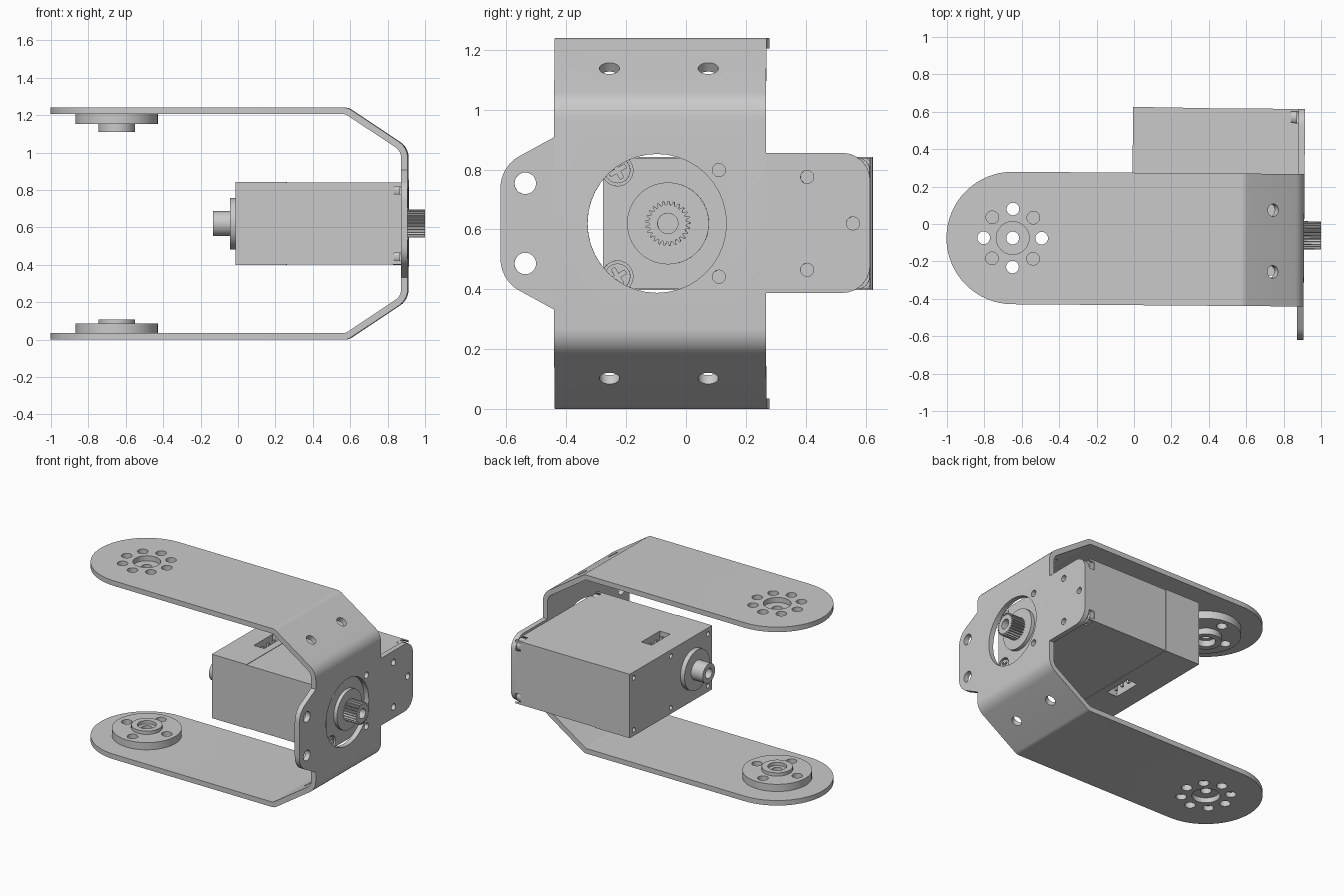
import bpy, bmesh
from math import sin, cos, pi, tan, radians
from mathutils import Vector, Matrix

cube = bpy.data.objects.get("Cube")
if cube:
    bpy.data.objects.remove(cube, do_unlink=True)

GREY = (0.59, 0.59, 0.59, 1)
metal = bpy.data.materials.new("plain grey")
metal.use_nodes = True
metal.diffuse_color = GREY
metal.node_tree.nodes["Principled BSDF"].inputs["Base Color"].default_value = GREY

MID = 0.62          # height of the mirror plane
AXIS_Y = -0.08      # centre line of the bracket arms
HORN_X = -0.648
parts = []


def circle(u, v, r, n=32):
    return [(u + r * cos(2 * pi * i / n), v + r * sin(2 * pi * i / n)) for i in range(n)]


def rect(u0, v0, u1, v1):
    return [(u0, v0), (u1, v0), (u1, v1), (u0, v1)]


def fillet(corners, steps=6):
    """Round each (u, v, radius) corner of a closed outline."""
    out = []
    for i, (u, v, r) in enumerate(corners):
        if r == 0:
            out.append((u, v))
            continue
        p = Vector((u, v))
        a = (Vector(corners[i - 1][:2]) - p).normalized()
        b = (Vector(corners[(i + 1) % len(corners)][:2]) - p).normalized()
        half = a.angle(b) / 2
        c = p + (a + b).normalized() * (r / sin(half))
        s, e = p + a * (r / tan(half)) - c, p + b * (r / tan(half)) - c
        for k in range(steps + 1):
            out.append(tuple(c + s.lerp(e, k / steps).normalized() * r))
    return out


def prism(bm, pts, axis, lo, hi):
    """Extrude a 2D outline along the named axis."""
    def place(p, w):
        u, v = p
        return {"x": (w, u, v), "y": (u, w, v), "z": (u, v, w)}[axis]
    bottom = [bm.verts.new(place(p, lo)) for p in pts]
    top = [bm.verts.new(place(p, hi)) for p in pts]
    faces = [bm.faces.new(bottom), bm.faces.new(top)]
    for i in range(len(pts)):
        j = (i + 1) % len(pts)
        faces.append(bm.faces.new((bottom[i], bottom[j], top[j], top[i])))
    bmesh.ops.recalc_face_normals(bm, faces=faces)


def make(name, *solids):
    bm = bmesh.new()
    for s in solids:
        prism(bm, *s)
    mesh = bpy.data.meshes.new(name)
    bm.to_mesh(mesh)
    bm.free()
    ob = bpy.data.objects.new(name, mesh)
    bpy.context.collection.objects.link(ob)
    return ob


def part(name, *solids):
    ob = make(name, *solids)
    ob.data.materials.append(metal)
    parts.append(ob)
    return ob


def combine(ob, tool, operation):
    mod = ob.modifiers.new("cut", "BOOLEAN")
    mod.operation, mod.solver, mod.object = operation, "EXACT", tool
    mod.use_self = True
    mesh = bpy.data.meshes.new_from_object(ob.evaluated_get(bpy.context.evaluated_depsgraph_get()))
    ob.modifiers.clear()
    ob.data = mesh
    bpy.data.objects.remove(tool, do_unlink=True)


def cut(ob, *solids):
    combine(ob, make("cutter", *solids), "DIFFERENCE")


# Bent bracket strip with rounded arm ends and a shaped mounting face
T = 0.035
outer = [(HORN_X, 1.24, 0), (0.59, 1.24, 0.06), (0.91, 1.027, 0.1)]
inner = [(HORN_X, 1.24 - T, 0), (0.579, 1.24 - T, 0.03), (0.91 - T, 1.008, 0.065)]
flip = lambda path: [(x, 2 * MID - z, r) for x, z, r in path]
strip = fillet(outer + flip(outer)[::-1] + flip(inner) + inner[::-1])
bracket = part("bracket", (strip, "y", AXIS_Y - 0.354, AXIS_Y + 0.354))
ends = [(circle(HORN_X, AXIS_Y, 0.354, 64), "z", z, z + T) for z in (0, 1.24 - T)]
combine(bracket, make("arm_ends", *ends), "UNION")

face = [(-0.43, 0.91, 0), (-0.613, 0.81, 0.12), (-0.613, 0.43, 0.12), (-0.43, 0.33, 0),
        (0.2, 0.33, 0), (0.2, 0.388, 0), (0.622, 0.388, 0.09), (0.622, 0.855, 0.09),
        (0.2, 0.855, 0), (0.2, 0.91, 0)]
combine(bracket, make("mounting_face", (fillet(face), "x", 0.91 - T, 0.91)), "UNION")

# Bracket holes: shaft window, flange holes, screw holes
holes = [(circle(-0.09, MID, 0.232, 40), "x", 0.8, 1)]
holes += [(circle(-0.53, MID + s * 0.134, 0.036), "x", 0.8, 1) for s in (-1, 1)]
for y, dz in ((0.117, 0.178), (0.117, -0.178), (0.412, 0.155), (0.412, -0.155), (0.565, 0)):
    holes.append((circle(y, MID + dz, 0.022, 20), "x", 0.8, 1))
cut(bracket, *holes)

# Ring of horn holes through both arms
ring = [(circle(HORN_X, AXIS_Y, 0.088), "z", -0.1, 1.4)]
for i in range(8):
    a = i * pi / 4
    ring.append((circle(HORN_X + 0.155 * cos(a), AXIS_Y + 0.155 * sin(a), 0.034, 20), "z", -0.1, 1.4))
cut(bracket, *ring)

# Holes square to the sloped panels
for s in (-1, 1):
    drill = make("drill", *[(circle(0, y, 0.034, 20), "z", -0.1, 0.1) for y in (-0.25, 0.08)])
    drill.data.transform(Matrix.Translation((0.735, 0, MID + s * 0.505)) @ Matrix.Rotation(s * radians(33.7), 4, "Y"))
    combine(bracket, drill, "DIFFERENCE")

# Round horns inside each arm
for name, z0, z1, z2 in (("upper_horn", 1.205, 1.152, 1.11), ("lower_horn", 0.035, 0.085, 0.108)):
    horn = part(name, (circle(HORN_X, AXIS_Y, 0.22, 48), "z", min(z0, z1), max(z0, z1)))
    hub = make("hub", (circle(HORN_X, AXIS_Y, 0.098), "z", min(z0, z2), max(z0, z2)))
    combine(horn, hub, "UNION")
    bores = [(circle(HORN_X, AXIS_Y, 0.034), "z", -0.1, 1.4)]
    for i in range(4):
        a = i * pi / 2
        bores.append((circle(HORN_X + 0.155 * cos(a), AXIS_Y + 0.155 * sin(a), 0.034, 20), "z", -0.1, 1.4))
    cut(horn, *bores)
    inside = (z1, z2 + 0.01) if z2 > z1 else (z2 - 0.01, z1)
    cut(horn, (circle(HORN_X, AXIS_Y, 0.06), "z", *inside))

# Motor case in two halves, corner pockets, connector sockets, rear screw holes
Y0, Y1, Z0, Z1 = -0.27, 0.625, 0.398, 0.842
corners = [(y, MID + s * 0.177) for y in (-0.222, 0.578) for s in (-1, 1)]
rear = part("motor_rear_case", (rect(Y0, Z0, Y1, Z1), "x", -0.01, 0.258))
cut(rear, *[(circle(y, MID + s * 0.18, 0.016, 16), "x", -0.1, 0.03)
            for y in (-0.225, 0.178, 0.58) for s in (-1, 1)])
cut(rear, *[(rect(0.13, -0.01, 0.21, 0.19), "z", MID + a, MID + b) for a, b in ((0.15, 0.3), (-0.3, -0.15))])
front = part("motor_front_case", (rect(Y0, Z0 + 0.003, Y1 - 0.003, Z1 - 0.003), "x", 0.258, 0.875))
cut(front, *[(circle(y, z, 0.052, 24), "x", 0.835, 0.95) for y, z in corners])
part("connector_pins", *[(rect(0.16, y - 0.008, 0.176, y + 0.008), "z", MID + a, MID + b)
                         for y in (0.03, 0.09, 0.15) for a, b in ((0.14, 0.21), (-0.21, -0.14))])

# Case screws with cross slots
for i, (y, z) in enumerate(corners):
    screw = part("case_screw_%d" % (i + 1), (circle(y, z, 0.043, 24), "x", 0.83, 0.868))
    slot = make("slot", (rect(-0.03, -0.007, 0.03, 0.007), "x", 0.855, 0.9),
                (rect(-0.007, -0.03, 0.007, 0.03), "x", 0.855, 0.9))
    slot.data.transform(Matrix.Translation((0, y, z)) @ Matrix.Rotation(radians(30), 4, "X"))
    combine(screw, slot, "DIFFERENCE")

# Output collar and toothed shaft
SY = -0.053
part("output_collar", (circle(SY, MID, 0.137, 40), "x", 0.87, 0.9))
teeth = 25
gear = []
for i in range(teeth * 4):
    r = 0.075 if i % 4 < 2 else 0.062
    gear.append((SY + r * cos(2 * pi * i / teeth / 4), MID + r * sin(2 * pi * i / teeth / 4)))
shaft = part("toothed_shaft", (gear, "x", 0.88, 1.0))
cut(shaft, (circle(SY, MID, 0.034), "x", 0.92, 1.1))

# Rear pivot
part("rear_collar", (circle(SY - 0.01, MID, 0.138, 40), "x", -0.042, -0.005))
pivot = part("rear_pivot", (circle(SY - 0.01, MID, 0.067), "x", -0.132, -0.03))
cut(pivot, (circle(SY - 0.01, MID, 0.035), "x", -0.2, -0.06))

# Slight overall turn and shading
bpy.ops.object.select_all(action="DESELECT")
for ob in parts:
    ob.data.transform(Matrix.Rotation(radians(-0.45), 4, "Z"))
    ob.select_set(True)
bpy.context.view_layer.objects.active = parts[0]
bpy.ops.object.shade_smooth_by_angle(angle=radians(25))
